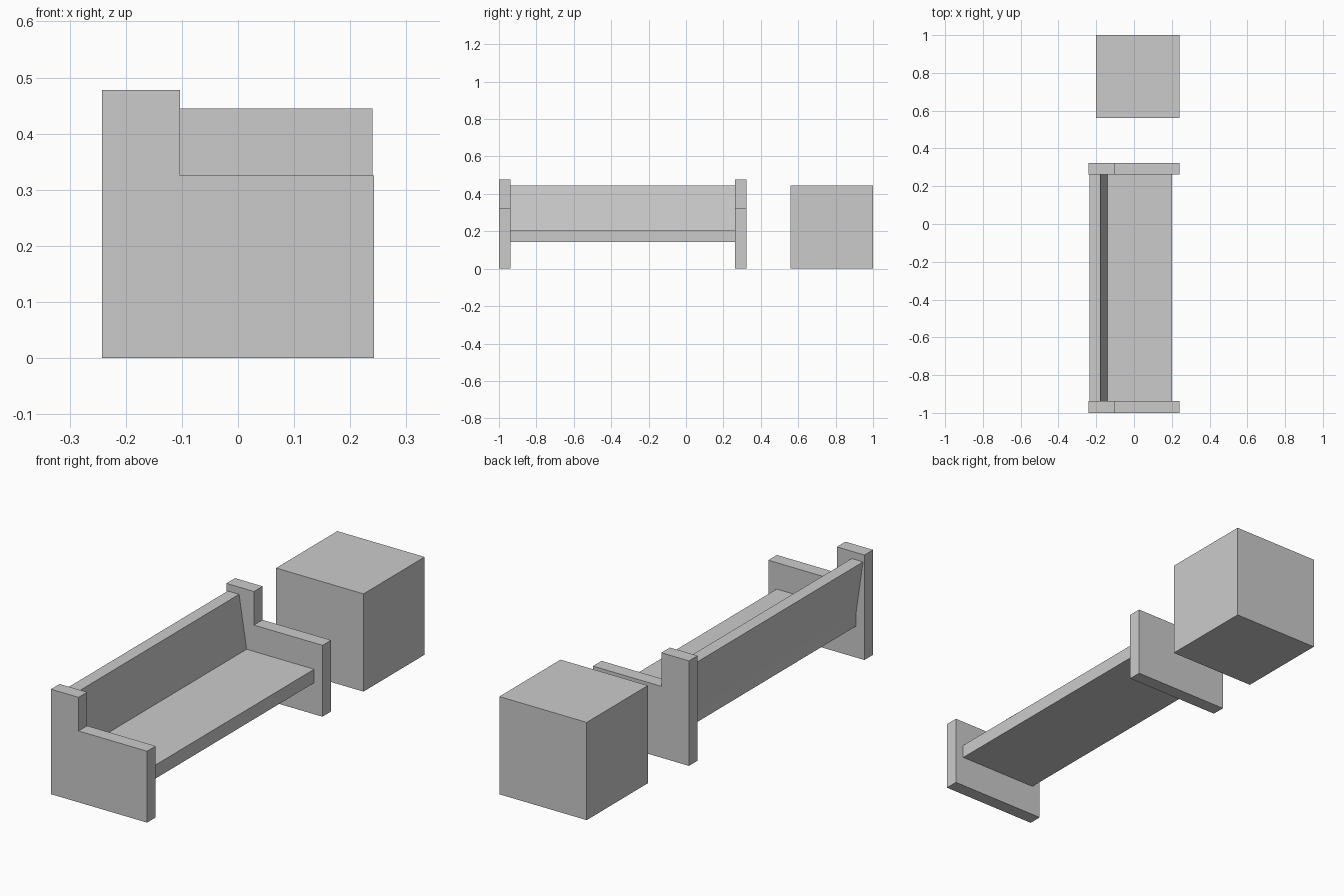
import bpy, bmesh

if "Cube" in bpy.data.objects:
    bpy.data.objects.remove(bpy.data.objects["Cube"])


def extrude_profile(name, profile, y0, y1):
    """Closed prism from an (x, z) profile, running from y0 to y1."""
    bm = bmesh.new()
    face = bm.faces.new([bm.verts.new((x, y0, z)) for x, z in profile])
    ext = bmesh.ops.extrude_face_region(bm, geom=[face])
    moved = [v for v in ext["geom"] if isinstance(v, bmesh.types.BMVert)]
    bmesh.ops.translate(bm, verts=moved, vec=(0, y1 - y0, 0))
    bmesh.ops.recalc_face_normals(bm, faces=bm.faces)
    mesh = bpy.data.meshes.new(name)
    bm.to_mesh(mesh)
    bm.free()
    obj = bpy.data.objects.new(name, mesh)
    bpy.context.collection.objects.link(obj)
    return obj


# Stepped end panels: low armrest at the front, tall post at the back
panel = [(-0.242, 0), (0.242, 0), (0.242, 0.325), (-0.103, 0.325),
         (-0.103, 0.478), (-0.242, 0.478)]
extrude_profile("end_panel_near", panel, -1.0, -0.938)
extrude_profile("end_panel_far", panel, 0.262, 0.324)

# Seat board with the reclined backrest rising from its rear edge
bench = [(-0.2, 0.143), (0.2, 0.143), (0.2, 0.205), (-0.14, 0.205),
         (-0.178, 0.445), (-0.235, 0.445), (-0.2, 0.205)]
extrude_profile("seat_and_backrest", bench, -0.938, 0.262)

# Free-standing planter block beside the bench
block = [(-0.2, 0), (0.24, 0), (0.24, 0.445), (-0.2, 0.445)]
extrude_profile("side_block", block, 0.56, 1.0)
